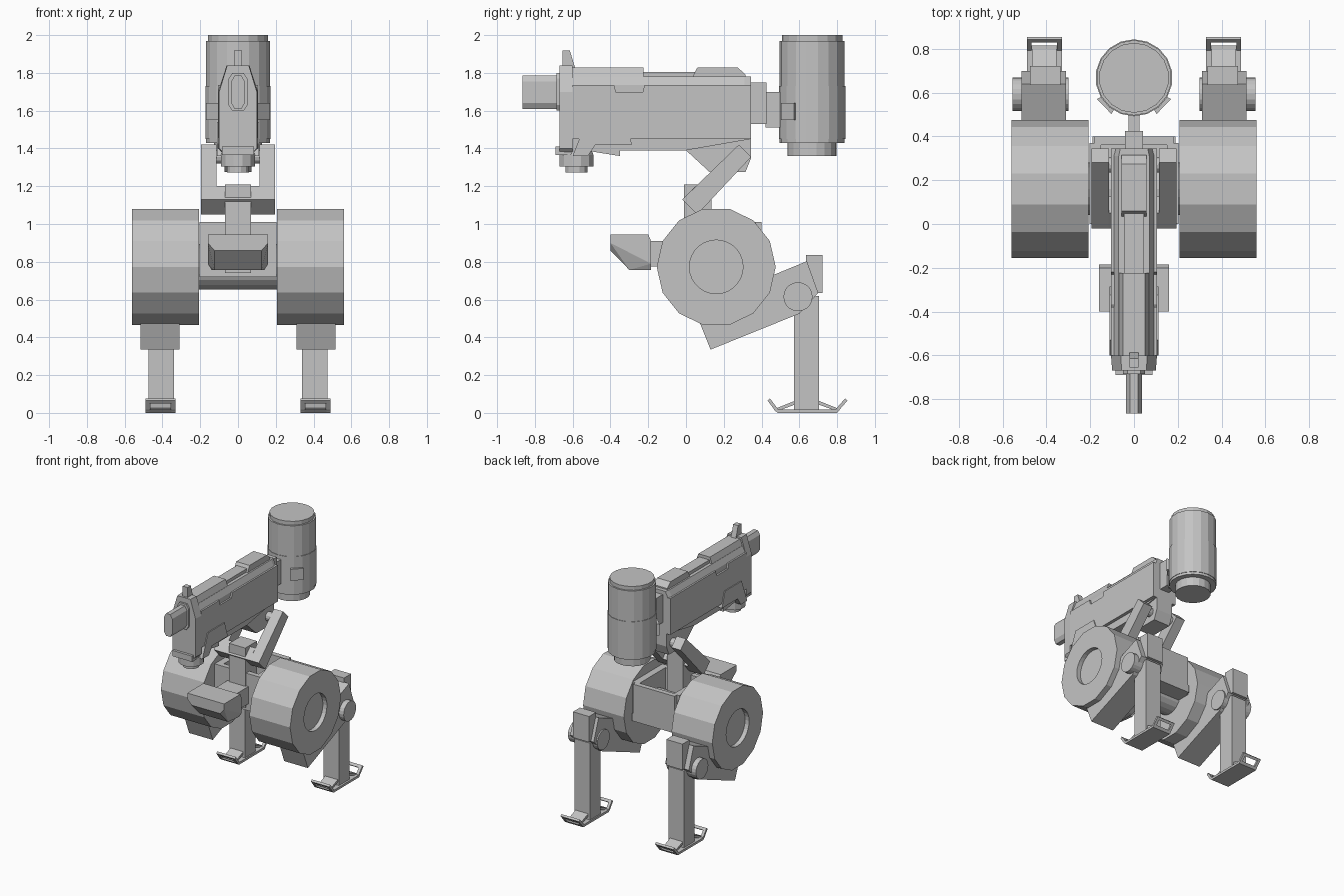
import bpy, bmesh, math
from mathutils import Vector

old = bpy.data.objects.get("Cube")
if old:
    bpy.data.objects.remove(old, do_unlink=True)

mat = bpy.data.materials.new("plain grey")
mat.use_nodes = True
GREY = (0.55, 0.55, 0.55, 1)
mat.diffuse_color = GREY
mat.node_tree.nodes["Principled BSDF"].inputs["Base Color"].default_value = GREY


def finish(name, bm):
    bmesh.ops.recalc_face_normals(bm, faces=bm.faces)
    me = bpy.data.meshes.new(name)
    bm.to_mesh(me)
    bm.free()
    me.materials.append(mat)
    ob = bpy.data.objects.new(name, me)
    bpy.context.collection.objects.link(ob)
    return ob


def loft(name, rings):
    """Skin closed rings of equal length and cap both ends."""
    bm = bmesh.new()
    vs = [[bm.verts.new(p) for p in r] for r in rings]
    n = len(rings[0])
    for a, b in zip(vs, vs[1:]):
        for i in range(n):
            bm.faces.new((a[i], a[(i + 1) % n], b[(i + 1) % n], b[i]))
    bm.faces.new(vs[0])
    bm.faces.new(vs[-1])
    return finish(name, bm)


def prism(name, yz, x0, x1):
    return loft(name, [[(x, y, z) for y, z in yz] for x in (x0, x1)])


def box(name, x0, x1, y0, y1, z0, z1):
    return prism(name, [(y0, z0), (y1, z0), (y1, z1), (y0, z1)], x0, x1)


def sweep(name, xz, stations):
    """Symmetric half section (x, z) run along y; stations are (y, x scale)."""
    full = xz + [(-x, z) for x, z in reversed(xz)]
    return loft(name, [[(x * s, y, z) for x, z in full] for y, s in stations])


def circle(n, r, phase=0.0):
    return [(r * math.cos(2 * math.pi * (i + phase) / n),
             r * math.sin(2 * math.pi * (i + phase) / n)) for i in range(n)]


def lathe_z(name, y, steps, n=18):
    return loft(name, [[(a, y + b, z) for a, b in circle(n, r, 0.5)] for r, z in steps])


def cyl_x(name, x0, x1, y, z, r, n=20):
    return prism(name, [(y + a, z + b) for a, b in circle(n, r)], x0, x1)


def hull(name, pts):
    bm = bmesh.new()
    for p in pts:
        bm.verts.new(p)
    bmesh.ops.convex_hull(bm, input=bm.verts)
    bmesh.ops.dissolve_limit(bm, angle_limit=0.02, verts=bm.verts, edges=bm.edges)
    return finish(name, bm)


def pair(fn, name, *args):
    """Build a part on the left (+x) and mirror its mesh to the right."""
    ob = fn("left_" + name, *args)
    bm = bmesh.new()
    bm.from_mesh(ob.data)
    for v in bm.verts:
        v.co.x = -v.co.x
    finish("right_" + name, bm)


# Hip drums: 14 sided, with a round recess in the outer face
DY, DZ = 0.16, 0.773


def drum(name):
    outer = circle(28, 0.315)
    k = math.cos(math.pi / 14)
    outer = [(a, b) if i % 2 == 0 else (a * k, b * k) for i, (a, b) in enumerate(outer)]
    hole = circle(28, 0.142)
    steps = [(0.207, outer), (0.56, outer), (0.56, hole), (0.525, hole)]
    ob = loft(name, [[(x, DY + a, DZ + b) for a, b in ring] for x, ring in steps])
    return ob


pair(drum, "hip_drum")
cyl_x("hip_axle", -0.207, 0.207, DY, DZ, 0.12)

# Open-topped hull between the drums
box("tray_floor", -0.19, 0.19, 0.0, 0.40, 0.72, 0.78)
box("tray_front", -0.19, 0.19, 0.0, 0.04, 0.72, 1.01)
box("tray_back", -0.18, 0.18, 0.36, 0.40, 0.72, 1.01)
pair(box, "tray_side", 0.15, 0.203, 0.0, 0.37, 0.72, 1.01)
box("centre_post", -0.07, 0.07, -0.01, 0.135, 0.74, 1.21)

# Nose sensor with chamfered lower corners
nose = []
for s in (1, -1):
    nose += [(s * 0.16, -0.40, 0.945), (s * 0.16, -0.20, 0.945), (s * 0.16, -0.185, 0.91),
             (s * 0.16, -0.185, 0.79), (s * 0.16, -0.40, 0.90), (s * 0.125, -0.40, 0.86),
             (s * 0.125, -0.30, 0.757), (s * 0.14, -0.185, 0.757)]
hull("nose_block", nose)
box("nose_neck", -0.09, 0.09, -0.19, 0.01, 0.775, 0.91)

# Tilted fork carrying the gun
pair(prism, "fork_arm", [(0.28, 1.42), (0.345, 1.355), (0.06, 1.05), (-0.02, 1.13)], 0.115, 0.195)
prism("fork_bridge", [(0.05, 1.20), (0.125, 1.12), (0.06, 1.05), (-0.02, 1.13)], -0.116, 0.116)
cyl_x("fork_pin", -0.12, 0.12, 0.27, 1.355, 0.035, 12)

# Legs
CX = 0.41
pair(prism, "thigh", [(0.13, 0.335), (0.60, 0.525), (0.70, 0.635), (0.64, 0.803),
                      (0.45, 0.725), (0.04, 0.56)], CX - 0.1, CX + 0.105)
pair(cyl_x, "knee_joint", 0.30, 0.555, 0.593, 0.615, 0.077)
pair(box, "shin", CX - 0.07, CX + 0.065, 0.572, 0.705, 0.01, 0.62)
pair(box, "knee_guard", CX - 0.075, CX + 0.065, 0.635, 0.722, 0.635, 0.837)

# Feet: sole plate, ankle wedges and raised hollow toe and heel flaps
F0, F1 = CX - 0.08, CX + 0.08
pair(prism, "sole", [(0.465, 0.018), (0.485, 0.0), (0.80, 0.0), (0.815, 0.018)], F0, F1)
pair(prism, "toe_brace", [(0.58, 0.065), (0.58, 0.045), (0.49, 0.012), (0.48, 0.025)], CX - 0.055, CX + 0.055)
pair(prism, "heel_brace", [(0.70, 0.065), (0.70, 0.045), (0.79, 0.012), (0.80, 0.025)], CX - 0.055, CX + 0.055)
for end, base, tip in (("toe", 0.475, 0.432), ("heel", 0.805, 0.855)):
    d = 0.012 if tip < base else -0.012
    mid = base + (tip - base) * 0.72
    flap = [(base, 0.008), (tip, 0.065), (tip + d, 0.077), (base + d, 0.020)]
    edge = [(mid, 0.05), (tip, 0.065), (tip + d, 0.077), (mid + d, 0.06)]
    pair(prism, end + "_flap_inner", flap, F0, F0 + 0.022)
    pair(prism, end + "_flap_outer", flap, F1 - 0.022, F1)
    pair(prism, end + "_flap_edge", edge, F0, F1)

# Gun receiver: lower body, tapered upper body and top rails
prism("receiver_core", [(-0.60, 1.40), (-0.35, 1.36), (-0.35, 1.39), (0.0, 1.39),
                        (0.345, 1.45), (0.345, 1.73), (-0.60, 1.73)], -0.08, 0.08)
prism("receiver_panels", [(-0.60, 1.45), (0.345, 1.45), (0.345, 1.735), (-0.22, 1.735), (-0.23, 1.695),
                          (-0.37, 1.695), (-0.38, 1.735), (-0.60, 1.735)], -0.105, 0.105)
prism("grip_housing", [(0.0, 1.39), (0.125, 1.275), (0.315, 1.275), (0.345, 1.35),
                       (0.345, 1.46), (0.0, 1.46)], -0.072, 0.072)
sweep("upper_body", [(0.092, 1.69), (0.092, 1.735), (0.07, 1.78)], [(-0.60, 1), (0.31, 1), (0.345, 0.9)])
top = [(0.07, 1.775), (0.05, 1.828)]
sweep("front_rail", top, [(-0.60, 1), (-0.225, 1)])
prism("middle_rail", [(-0.225, 1.77), (0.06, 1.77), (0.06, 1.805), (-0.225, 1.805)], -0.045, 0.045)
prism("rear_rail", [(0.03, 1.77), (0.315, 1.77), (0.315, 1.79), (0.275, 1.828), (0.06, 1.828)], -0.058, 0.058)

# Muzzle end: face plate, sight, barrel shroud
sweep("face_plate", [(0.075, 1.37), (0.105, 1.40), (0.105, 1.70), (0.06, 1.84)], [(-0.67, 0.95), (-0.60, 1)])
prism("front_sight", [(-0.655, 1.82), (-0.585, 1.82), (-0.615, 1.918), (-0.655, 1.918)], -0.021, 0.021)
barrel = [(0.018, 1.61), (0.036, 1.64), (0.036, 1.755), (0.018, 1.785)]
sweep("barrel", barrel, [(-0.865, 1), (-0.66, 1)])
sweep("barrel_collar", [(0.03, 1.60), (0.05, 1.63), (0.05, 1.77), (0.03, 1.80)], [(-0.685, 1), (-0.66, 1)])

# Lower pod under the muzzle
prism("pod_bracket", [(-0.60, 1.36), (-0.53, 1.54), (-0.325, 1.54), (-0.285, 1.42),
                      (-0.48, 1.42), (-0.52, 1.36)], -0.112, 0.112)
box("pod_front", -0.085, 0.085, -0.69, -0.58, 1.365, 1.41)
lathe_z("pod_lens", -0.58, [(0.06, 1.272), (0.06, 1.305), (0.093, 1.305), (0.093, 1.365), (0.08, 1.40)], 12)

# Rear coupling and canister with a shell band and clamps
box("coupling_wide", -0.04, 0.04, 0.34, 0.425, 1.53, 1.75)
box("coupling_narrow", -0.026, 0.026, 0.42, 0.51, 1.51, 1.70)
CY = 0.668
lathe_z("canister", CY, [(0.13, 1.36), (0.13, 1.43), (0.172, 1.43), (0.172, 1.97), (0.16, 1.97), (0.16, 2.0)])
lathe_z("canister_band", CY, [(0.176, 1.45), (0.176, 1.73)])


def clamp(name):
    ring = []
    for a, r in ((-58, 0.165), (-58, 0.195), (-30, 0.195), (-30, 0.165)):
        t = math.radians(a)
        ring.append((r * math.cos(t), CY + r * math.sin(t)))
    return loft(name, [[(x, y, z) for x, y in ring] for z in (1.55, 1.64)])


pair(clamp, "canister_clamp")
